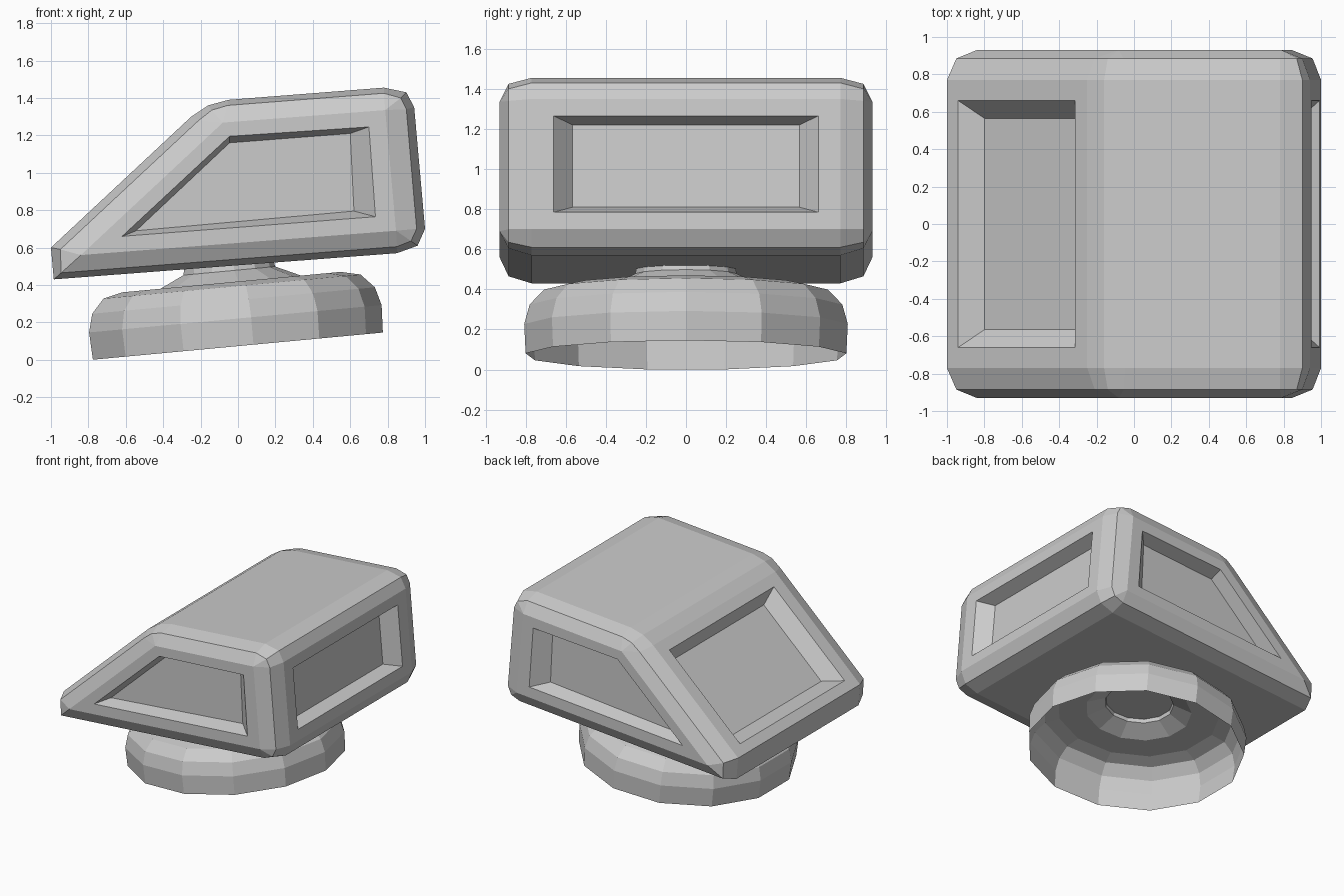
import bpy, bmesh, math

if "Cube" in bpy.data.objects:
    bpy.data.objects.remove(bpy.data.objects["Cube"])


def finish(bm, name):
    bmesh.ops.remove_doubles(bm, verts=bm.verts, dist=0.0005)
    bmesh.ops.recalc_face_normals(bm, faces=bm.faces)
    mesh = bpy.data.meshes.new(name)
    bm.to_mesh(mesh)
    bm.free()
    obj = bpy.data.objects.new(name, mesh)
    bpy.context.collection.objects.link(obj)
    return obj


def bridge(bm, a, b):
    """Join two closed loops of points with faces, dropping collapsed corners."""
    n = len(a)
    for i in range(n):
        j = (i + 1) % n
        pts = []
        for p in (a[i], a[j], b[j], b[i]):
            if p not in pts:
                pts.append(p)
        if len(pts) > 2:
            bm.faces.new([bm.verts.new(p) for p in pts])


def window(bm, face, rim, floor):
    """Flat frame, sloping walls and sunken floor."""
    bridge(bm, face, rim)
    bridge(bm, rim, floor)
    bm.faces.new([bm.verts.new(p) for p in floor])


# Head: wedge outline, rounded off towards both sides in two steps
outer = [(-1, .60), (-.985, .43), (.85, .57), (.96, .61), (1.0, .70),
         (.942, 1.35), (.90, 1.43), (.78, 1.455), (-.05, 1.39), (-.16, 1.36), (-.25, 1.30)]
middle = [(-.95, .59), (-.945, .465), (.85, .605), (.925, .635), (.955, .70),
          (.90, 1.34), (.87, 1.40), (.78, 1.425), (-.055, 1.36), (-.14, 1.335), (-.21, 1.28)]
flat = [(-.84, .56), (.845, .69), (.787, 1.335), (-.081, 1.268)]
inner = [flat[0]] * 2 + [flat[1]] * 3 + [flat[2]] * 3 + [flat[3]] * 3
side_rim = [(-.62, .66), (.735, .765), (.70, 1.245), (-.045, 1.195)]
side_floor = [(-.545, .69), (.62, .795), (.60, 1.21), (-.045, 1.16)]


def at(loop, y):
    return [(x, y, z) for x, z in loop]


bm = bmesh.new()
for s in (-1, 1):
    bridge(bm, at(outer, .77 * s), at(middle, .885 * s))
    bridge(bm, at(middle, .885 * s), at(inner, .93 * s))
    window(bm, at(flat, .93 * s), at(side_rim, .93 * s), at(side_floor, .825 * s))


def across(lo, hi, y):
    """Rectangle spanning -y..y between two outline points."""
    return [(lo[0], -y, lo[1]), (lo[0], y, lo[1]), (hi[0], y, hi[1]), (hi[0], -y, hi[1])]


for i in range(len(outer)):
    lo, hi = outer[i], outer[(i + 1) % len(outer)]
    if i == 4:       # end window
        def end(z, d):
            return (1.0 - (z - .70) * .0892 - d, z)
        window(bm, across(lo, hi, .77), across(end(.785, 0), end(1.265, 0), .66),
               across(end(.81, .105), end(1.22, .105), .565))
    elif i == 10:    # sloping window
        def slope(x, d):
            return (x + .682 * d, .60 + (x + 1) * .9333 - .731 * d)
        window(bm, across(hi, lo, .77), across(slope(-.94, 0), slope(-.315, 0), .66),
               across(slope(-.868, .1), slope(-.36, .1), .565))
    else:
        bm.faces.new([bm.verts.new(p) for p in across(lo, hi, .77)])
finish(bm, "wedge_head")

# Base: open 13-sided dish with neck, leaning with the head
profile = [(.79, 0), (.797, .147), (.77, .245), (.70, .32), (.595, .344),
           (.385, .343), (.25, .405), (.24, .455)]
sides = 13
tilt = math.radians(5.35)
bm = bmesh.new()
rings = []
for r, h in profile:
    ring = []
    for k in range(sides):
        a = 2 * math.pi * k / sides
        x = r * math.cos(a)
        ring.append(bm.verts.new((-.012 + x * math.cos(tilt) - h * math.sin(tilt),
                                  r * 1.02 * math.sin(a),
                                  .072 + x * math.sin(tilt) + h * math.cos(tilt))))
    rings.append(ring)
for a, b in zip(rings, rings[1:]):
    for k in range(sides):
        j = (k + 1) % sides
        bm.faces.new((a[k], a[j], b[j], b[k]))
finish(bm, "dish_base")
